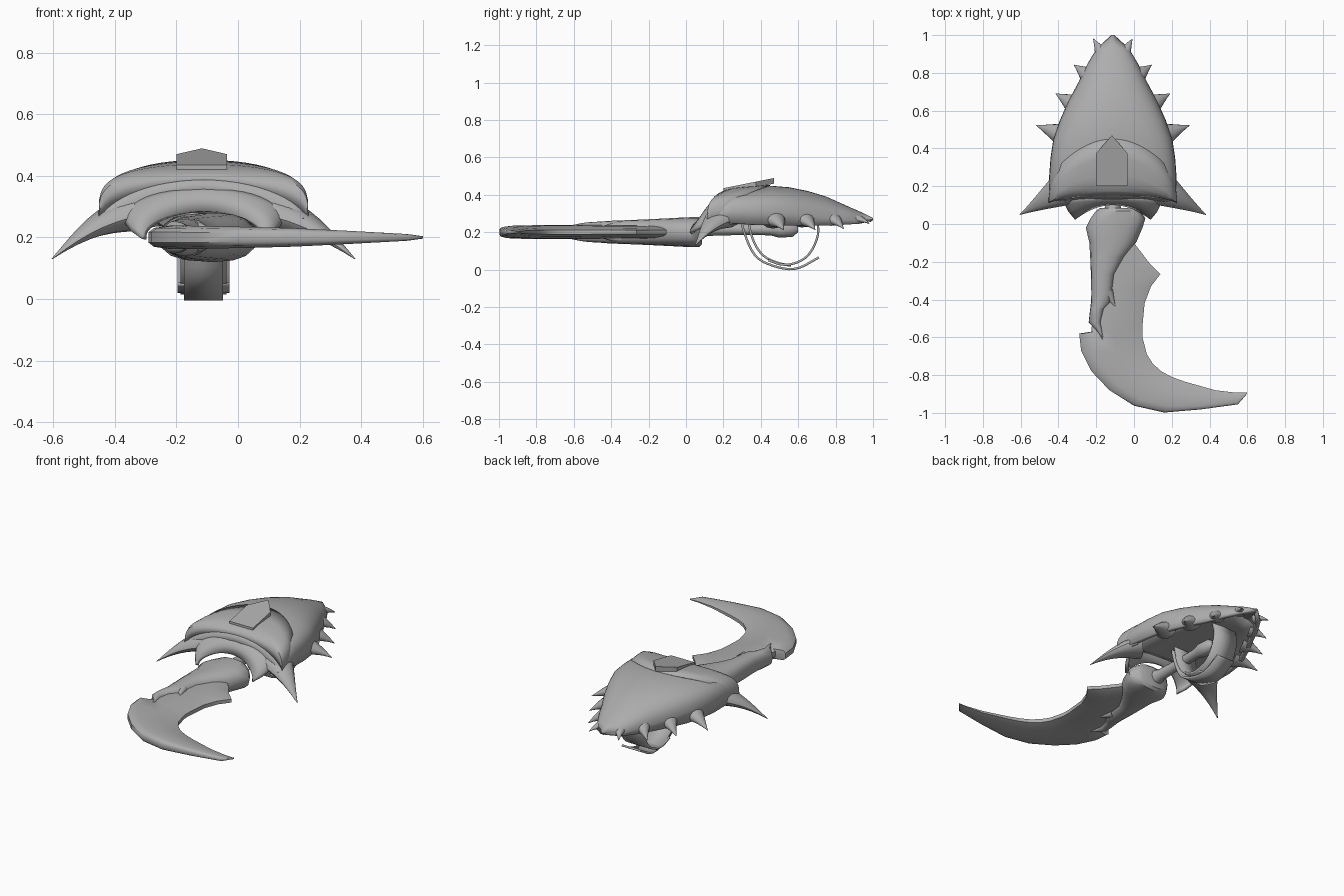
import bpy, bmesh, math
from mathutils import Vector

if "Cube" in bpy.data.objects:
    bpy.data.objects.remove(bpy.data.objects["Cube"])

CX = -0.112  # centre line of the shell
grey = bpy.data.materials.new("bone_grey")
grey.diffuse_color = (0.42, 0.42, 0.42, 1)
grey.use_nodes = True
grey.node_tree.nodes["Principled BSDF"].inputs["Base Color"].default_value = grey.diffuse_color


def loft(name, rings, closed=True, caps=True, thick=0.0, offset=-1, angle=40):
    """Skin a list of point rings into one object."""
    bm = bmesh.new()
    vs = [[bm.verts.new(p) for p in r] for r in rings]
    n = len(rings[0])
    for a, b in zip(vs, vs[1:]):
        for i in range(n if closed else n - 1):
            j = (i + 1) % n
            bm.faces.new((a[i], a[j], b[j], b[i]))
    if caps and closed:
        bm.faces.new(vs[0][::-1])
        bm.faces.new(vs[-1])
    bmesh.ops.remove_doubles(bm, verts=bm.verts, dist=0.0005)
    bmesh.ops.recalc_face_normals(bm, faces=bm.faces)
    if not closed and sum(f.normal.z for f in bm.faces) < 0:
        bmesh.ops.reverse_faces(bm, faces=bm.faces)
    me = bpy.data.meshes.new(name)
    bm.to_mesh(me)
    bm.free()
    ob = bpy.data.objects.new(name, me)
    bpy.context.collection.objects.link(ob)
    me.materials.append(grey)
    if thick:
        m = ob.modifiers.new("thickness", 'SOLIDIFY')
        m.thickness, m.offset = thick, offset
    bpy.ops.object.select_all(action='DESELECT')
    ob.select_set(True)
    bpy.context.view_layer.objects.active = ob
    bpy.ops.object.shade_smooth_by_angle(angle=math.radians(angle))
    return ob


def spike(name, base, tip, r, flat=0.7, bend=0.0):
    """Curved tapering thorn from base to tip."""
    base, tip = Vector(base), Vector(tip)
    d = (tip - base).normalized()
    side = d.cross(Vector((0, 0, 1))).normalized()
    up = side.cross(d)
    rings = []
    for k in range(8):
        t = k / 7
        c = base.lerp(tip, t) + Vector((0, 0, bend * math.sin(math.pi * t)))
        rad = r * (1 - t) ** 1.1 + 0.002
        rings.append([c + side * rad * math.cos(a) + up * rad * flat * math.sin(a)
                      for a in (i * math.tau / 12 for i in range(12))])
    return loft(name, rings)


# Domed shell: y, half width, rim height, crown height, roundness
# (the high first value cuts a narrow arch for the collar)
STATIONS = [(.13, .325, .262, .358, 5), (.15, .332, .258, .385, 1.3), (.175, .335, .255, .405, .7),
            (.21, .337, .25, .422, .5), (.26, .337, .247, .434, .42),
            (.35, .33, .24, .442, .42), (.45, .315, .238, .448, .45), (.55, .28, .235, .44, .5),
            (.65, .236, .235, .42, .55), (.75, .182, .235, .39, .6), (.85, .133, .24, .345, .62),
            (.93, .085, .245, .31, .65), (1.0, .008, .262, .275, .65)]


def arch(y, w, rim, top, power, n=28, grow=0.0):
    sweep = .035 * max(0, 1 - (y - .13) / .15)  # front sides reach forward
    pts = []
    for i in range(n + 1):
        a = math.pi * i / n
        c, s = math.cos(a), max(math.sin(a), 0)
        pts.append((CX + (w + grow) * c, y - sweep * c * c,
                    rim + (top + grow - rim) * s ** power))
    return pts


loft("shell", [arch(*s) for s in STATIONS], closed=False, thick=0.025)

# Raised front plate whose back edge sweeps forward at the sides
plate_rings = []
for k, s in enumerate(STATIONS[1:7]):
    f = k / 5
    plate_rings.append([(x, y - f * .20 * abs((x - CX) / .34) ** 2, z)
                        for x, y, z in arch(*s, grow=0.004)])
loft("front_plate", plate_rings, closed=False, thick=0.008)

# Flared collar arching over the arm: half width, base, peak, centre y, corner y
collar = []
for w, base, peak, yc, ye in [(.265, .265, .365, .145, .14), (.255, .245, .352, .125, .105),
                              (.235, .22, .33, .108, .065), (.20, .195, .285, .10, .022)]:
    ring = []
    for i in range(25):
        a = math.pi * i / 24
        c, s = math.cos(a), max(math.sin(a), 0)
        ring.append((CX + w * c, yc + (ye - yc) * c * c, base + (peak - base) * s ** .9))
    collar.append(ring)
loft("collar", collar, closed=False, thick=0.02)

# Recessed lining under the shell
loft("lining", [[(CX + k * .92 * s[1], s[0], .265 + .03 * (1 - k * k)) for k in (-1, -.5, 0, .5, 1)]
                for s in STATIONS[2:11]], closed=False, thick=0.01)

# Rim thorns and the large front horns
for side, label in ((-1, "left"), (1, "right")):
    thorns = [((.06, .905, .27), (.103, .98, .245), .036),
              ((.13, .785, .268), (.205, .842, .218), .05),
              ((.20, .63, .268), (.302, .69, .213), .062),
              ((.26, .47, .268), (.405, .522, .213), .068)]
    for i, (b, t, r) in enumerate(thorns):
        spike(f"{label}_thorn_{i + 1}", (CX + side * b[0], b[1], b[2]),
              (CX + side * t[0], t[1], t[2]), r, flat=.75, bend=.008)
    spike(f"{label}_horn", (CX + side * .245, .195, .275), (CX + side * .492, .05, .13),
          .10, flat=.6, bend=.022)

# Pointed badge plate on the crown
outline = [(-.20, .20), (-.035, .20), (-.035, .375), (-.117, .47), (-.20, .375)]
loft("badge_plate", [[(x, y, .405 + .2 * (y - .2) + dz) for x, y in outline]
                     for dz in (0, .03)], angle=20)

# Hooked blade: outer edge point, inner edge point, half thickness
BLADE = [((-.16, -.10), (.0, -.10), .035), ((-.19, -.20), (.08, -.205), .035),
         ((-.20, -.30), (.14, -.265), .035), ((-.21, -.38), (.09, -.33), .036),
         ((-.22, -.47), (.056, -.42), .037), ((-.225, -.57), (.044, -.55), .038),
         ((-.29, -.58), (.045, -.60), .038), ((-.28, -.67), (.068, -.69), .038),
         ((-.225, -.78), (.10, -.74), .038), ((-.13, -.88), (.145, -.78), .036),
         ((0, -.962), (.20, -.81), .034), ((.16, -.998), (.27, -.835), .03),
         ((.35, -.982), (.43, -.88), .021), ((.55, -.955), (.54, -.893), .011),
         ((.60, -.897), (.598, -.893), .004)]
PROFILE = [(0, .45), (.05, .8), (.2, 1), (.55, .9), (.85, .6), (1, .3)]
rings = []
for o, i, t in BLADE:
    o, i = Vector(o), Vector(i)
    top = [(*o.lerp(i, s), .2 + t * h) for s, h in PROFILE]
    rings.append(top + [(x, y, .4 - z) for x, y, z in reversed(top)])
loft("blade", rings)

# Arm gripping the blade: y, left x, right x, half height
ARM = [(.085, -.18, .01, .065), (.07, -.20, .035, .08), (.03, -.23, .06, .08),
       (-.02, -.255, .045, .078), (-.095, -.237, .013, .074), (-.175, -.232, -.05, .07),
       (-.265, -.228, -.10, .066), (-.37, -.226, -.113, .062), (-.415, -.228, -.12, .06),
       (-.45, -.232, -.155, .057), (-.52, -.24, -.172, .053), (-.56, -.205, -.165, .048),
       (-.62, -.165, -.158, .036)]
rings = []
for y, xl, xr, h in ARM:
    ring = []
    for k in range(16):
        c, s = math.cos(k * math.tau / 16), math.sin(k * math.tau / 16)
        ring.append(((xl + xr) / 2 + (xr - xl) / 2 * math.copysign(abs(c) ** .8, c), y,
                     .2 + h * math.copysign(abs(s) ** .8, s)))
    rings.append(ring)
loft("arm", rings)
for z, label in ((.235, "upper"), (.165, "lower")):
    spike(f"{label}_arm_barb", (-.14, -.36, z), (-.10, -.437, z), .03)

# Hand grip running back under the shell
loft("grip", [[(CX + r * math.cos(a), y, .215 + r * math.sin(a))
               for a in (i * math.tau / 12 for i in range(12))]
              for y, r in [(.06, .05), (.12, .035), (.3, .03), (.45, .032), (.5, .045),
                           (.57, .04), (.6, .015)]])


def strap(name, path, half, thick=0.012):
    """Flat band following a (y, z) path, smoothed by corner cutting."""
    for _ in range(2):
        new = [path[0]]
        for (a, b), (c, d) in zip(path, path[1:]):
            new += [(a * .75 + c * .25, b * .75 + d * .25), (a * .25 + c * .75, b * .25 + d * .75)]
        path = new + [path[-1]]
    loft(name, [[(CX - half, y, z), (CX + half, y, z)] for y, z in path],
         closed=False, thick=thick, offset=0)


# Crossing wrist straps below the shell
strap("front_strap", [(.29, .28), (.315, .18), (.37, .06), (.48, .012), (.59, -.004), (.71, .065)], .063)
strap("inner_strap", [(.33, .28), (.35, .17), (.40, .08), (.47, .04), (.56, .02)], .075)
strap("rear_strap", [(.69, .29), (.715, .20), (.67, .09), (.61, .04), (.52, .02), (.44, .05)], .085)
